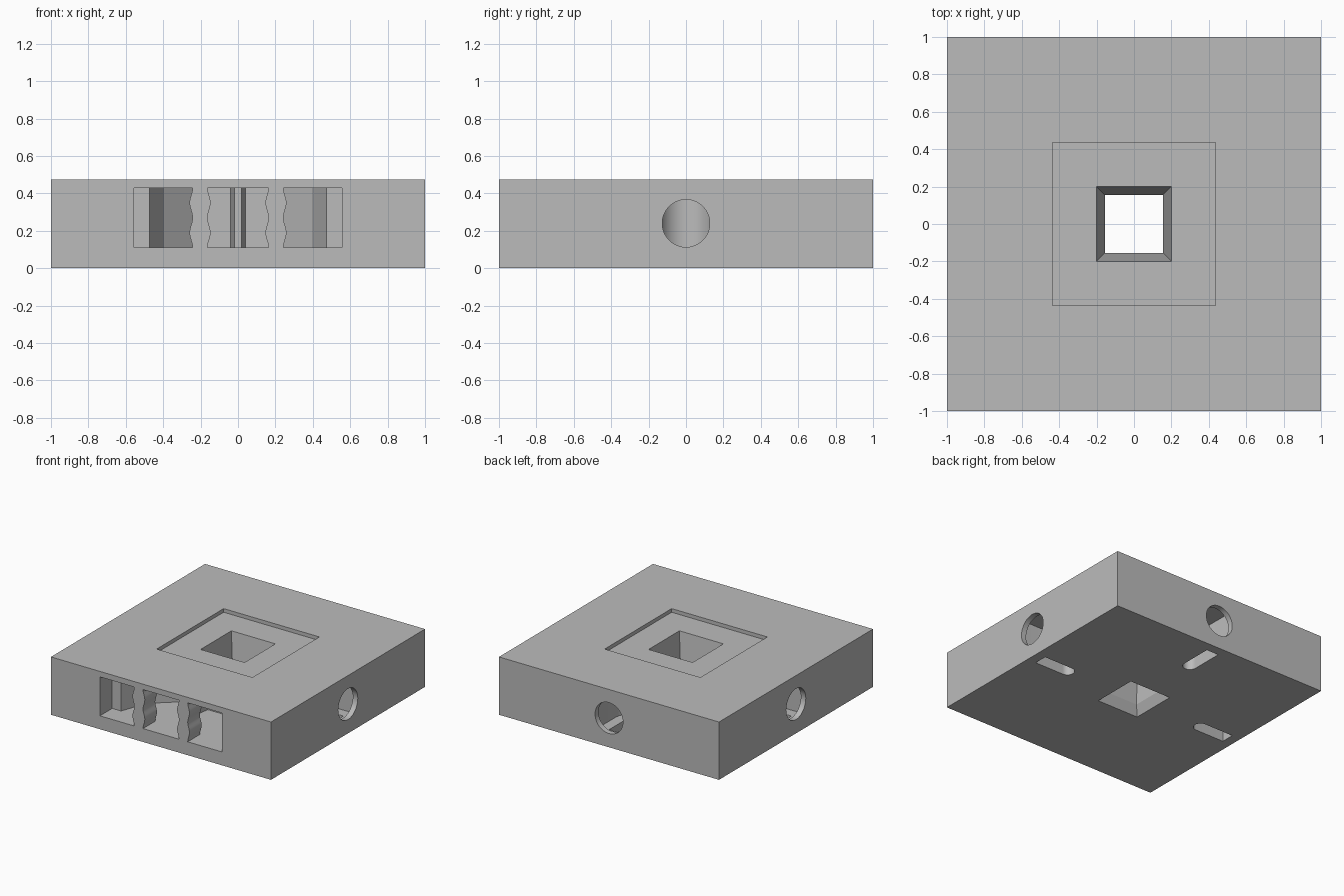
import bpy, bmesh
from math import sin, cos, pi, radians
from mathutils import Matrix, Vector

old = bpy.data.objects.get("Cube")
if old:
    bpy.data.objects.remove(old, do_unlink=True)

grey = bpy.data.materials.new("plain_grey")
grey.use_nodes = True
grey.diffuse_color = (0.5, 0.5, 0.5, 1)
grey.node_tree.nodes["Principled BSDF"].inputs["Base Color"].default_value = (0.5, 0.5, 0.5, 1)


def loft(name, rings):
    """Solid skinned through rings of equal point count."""
    bm = bmesh.new()
    loops = [[bm.verts.new(p) for p in ring] for ring in rings]
    for a, b in zip(loops, loops[1:]):
        for i in range(len(a)):
            j = (i + 1) % len(a)
            bm.faces.new((a[i], a[j], b[j], b[i]))
    bm.faces.new(loops[0])
    bm.faces.new(loops[-1])
    bmesh.ops.recalc_face_normals(bm, faces=bm.faces)
    mesh = bpy.data.meshes.new(name)
    bm.to_mesh(mesh)
    bm.free()
    mesh.materials.append(grey)
    obj = bpy.data.objects.new(name, mesh)
    bpy.context.collection.objects.link(obj)
    return obj


def square(h, z):
    return [(-h, -h, z), (h, -h, z), (h, h, z), (-h, h, z)]


def upright(name, plan, z0, z1):
    return loft(name, [[(x, y, z) for x, y in plan] for z in (z0, z1)])


def cut(body, cutter):
    mod = body.modifiers.new(cutter.name, 'BOOLEAN')
    mod.operation = 'DIFFERENCE'
    mod.solver = 'EXACT'
    mod.object = cutter
    bpy.context.view_layer.objects.active = body
    bpy.ops.object.modifier_apply(modifier=mod.name)
    bpy.data.objects.remove(cutter, do_unlink=True)


def round_ended(r, x0, x1):
    """Plan with a half-round inner end at x0 and a flat outer end at x1."""
    arc = [(x0 + r - r * sin(a), r * cos(a))
           for a in (pi * i / 20 for i in range(21))]
    return [(x1, r)] + arc + [(x1, -r)]


# Slab, shallow top recess and waisted centre hole
height, recess_floor = 0.475, 0.445
slab = loft("slab", [square(1, 0), square(1, height)])
cut(slab, loft("recess", [square(0.435, recess_floor), square(0.435, 0.6)]))
cut(slab, loft("centre_hole", [square(0.195, -0.01), square(0.155, 0.08),
                               square(0.2, recess_floor), square(0.201, 0.5)]))

# Three front openings with wavy dividers between them
low, high, depth = 0.11, 0.43, -0.84
steps = 24
for left, right, wave_l, wave_r in ((-0.555, -0.243, 0, 1),
                                    (-0.163, 0.163, 1, 1),
                                    (0.243, 0.555, 1, 0)):
    outline = []
    for edge, side, wavy in ((left, 1, wave_l), (right, -1, wave_r)):
        line = []
        for i in range(steps + 1):
            t = i / steps
            bulge = 0.016 * sin(2 * pi * t) ** 2 * wavy
            if wavy or i in (0, steps):
                line.append((edge + side * bulge, low + (high - low) * t))
        outline += line if side == 1 else line[::-1]
    cut(slab, loft("front_opening", [[(x, y, z) for x, z in outline]
                                     for y in (-1.1, depth)]))

# Chamber behind the openings, with a tapered rib in the middle
half = [(0.475, depth - 0.002), (0.395, -0.62), (0.2, -0.45),
        (0.04, -0.45), (0.02, -0.6)]
plan = half + [(-x, y) for x, y in reversed(half)]
cut(slab, upright("front_chamber", plan, low, high))

# Side and back ports: round hole, round-ended pocket and slot underneath
for angle in (0, 90, 180):
    ring = [(0.127 * cos(a), 0.24 + 0.127 * sin(a))
            for a in (2 * pi * i / 48 for i in range(48))]
    parts = [upright("pocket", round_ended(0.14, 0.58, 0.955), 0.1, 0.38),
             loft("port", [[(x, y, z) for y, z in ring] for x in (0.9, 1.1)]),
             upright("floor_slot", round_ended(0.055, 0.6, 0.92), -0.1, 0.2)]
    for part in parts:
        part.data.transform(Matrix.Rotation(radians(angle), 4, 'Z'))
        cut(slab, part)

slab.data.materials.clear()
slab.data.materials.append(grey)
for face in slab.data.polygons:
    face.material_index = 0
bpy.ops.object.select_all(action='DESELECT')
slab.select_set(True)
bpy.context.view_layer.objects.active = slab
bpy.ops.object.shade_smooth_by_angle(angle=radians(25))
